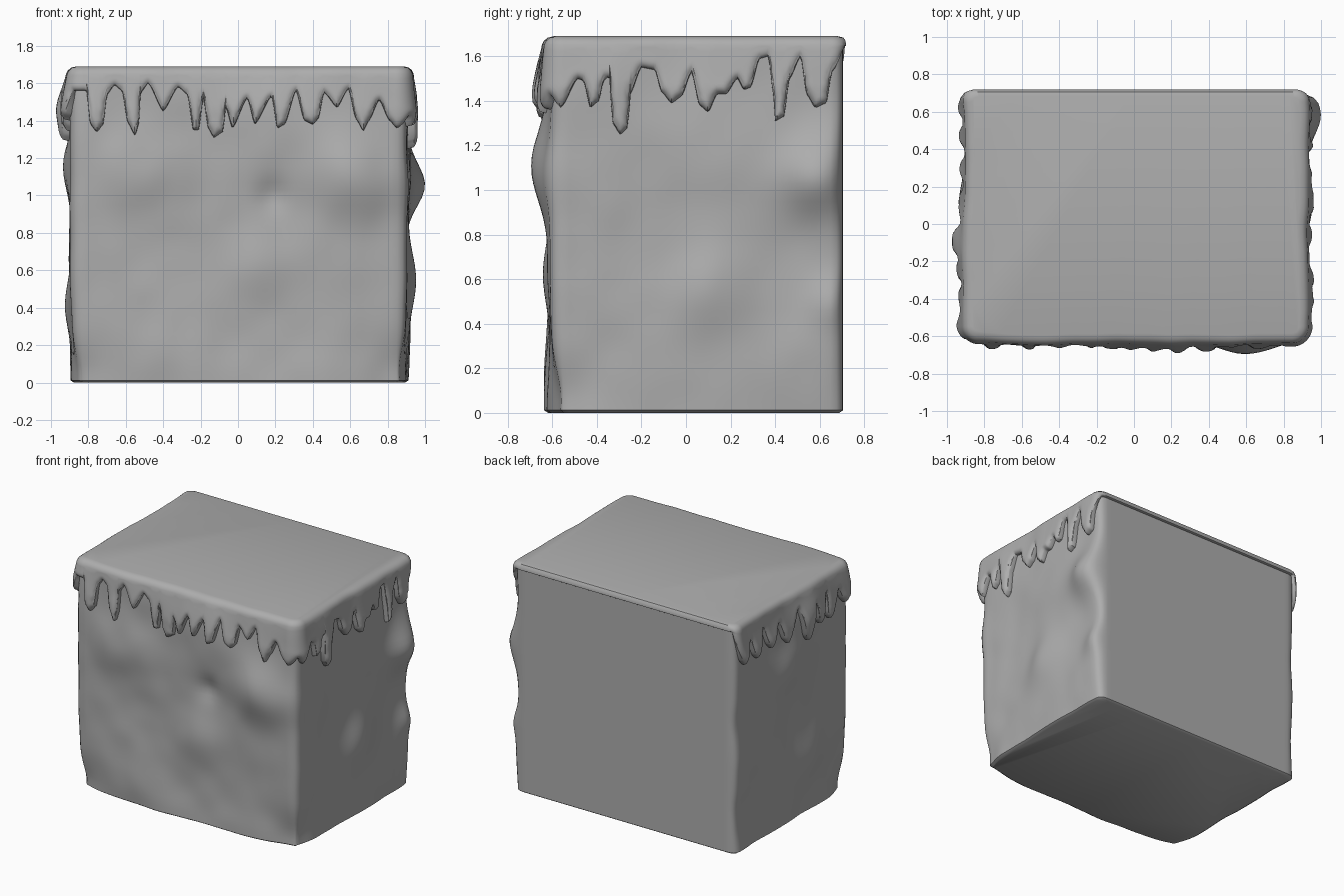
import bpy, bmesh, math
from mathutils import Vector, noise

if "Cube" in bpy.data.objects:
    bpy.data.objects.remove(bpy.data.objects["Cube"])

X0, X1, Y0, Y1, R = -0.88, 0.895, -0.60, 0.705, 0.05
U0, U1 = X0 - (Y1 - Y0), X1 + (Y1 - Y0)      # perimeter coordinate at the back corners
U2 = U1 + (X1 - X0)

GREY = bpy.data.materials.new("dark_grey")
GREY.diffuse_color = (0.42, 0.42, 0.42, 1)
GREY.use_nodes = True
GREY.node_tree.nodes["Principled BSDF"].inputs["Base Color"].default_value = GREY.diffuse_color


def wall(u):
    """Point and outward direction on the rounded footprint; on the front u = x."""
    if u < X0:
        q = Vector((X0, Y0 + X0 - u, 0))
    elif u <= X1:
        q = Vector((u, Y0, 0))
    elif u <= U1:
        q = Vector((X1, Y0 + u - X1, 0))
    else:
        q = Vector((X1 - (u - U1), Y1, 0))
    c = Vector((min(max(q.x, X0 + R), X1 - R), min(max(q.y, Y0 + R), Y1 - R), 0))
    d = (q - c).normalized()
    return c + d * R, d


# Large swellings and dents of the block: perimeter position, height, amount, radius
BUMPS = [(2.08, 1.05, .085, .22), (1.6, .57, .055, .25), (.62, 1.1, .085, .3), (.18, 1.0, -.03, .12),
         (-.55, 1.15, .02, .3), (.1, .66, .025, .25), (-1.3, .43, .05, .25), (-1.6, 1.15, .04, .25),
         (-.1, .1, .02, .5), (-.5, .6, .015, .25), (-1.39, 1.5, .035, .2), (2.15, .5, .03, .15),
         (-.87, .02, -.04, .2), (.88, .02, -.04, .25), (.2, 1.5, .015, .4)]


def rough(u, z):
    p, d = wall(u)
    s = 0.01 + 0.022 * noise.noise(Vector((p.x * 2.2, p.y * 2.2, z * 2.2)))
    s += 0.007 * noise.noise(Vector((p.x * 6, p.y * 6, z * 5 + 9)))
    for a, b, amp, r in BUMPS:
        s += amp * math.exp(-2 * ((u - a) ** 2 + (z - b) ** 2) / r ** 2)
    return Vector((d.x, min(d.y, 0), 0)) * s


def build(name, columns):
    """Closed loft from vertical columns of points, with both ends filled."""
    bm = bmesh.new()
    cols = [[bm.verts.new(p) for p in c] for c in columns]
    for i, a in enumerate(cols):
        b = cols[(i + 1) % len(cols)]
        for k in range(len(a) - 1):
            bm.faces.new((a[k], b[k], b[k + 1], a[k + 1]))
    bm.faces.new([c[0] for c in cols])
    bm.faces.new([c[-1] for c in cols])
    bmesh.ops.recalc_face_normals(bm, faces=bm.faces)
    me = bpy.data.meshes.new(name)
    bm.to_mesh(me)
    bm.free()
    me.materials.append(GREY)
    ob = bpy.data.objects.new(name, me)
    bpy.context.collection.objects.link(ob)
    bpy.ops.object.select_all(action='DESELECT')
    ob.select_set(True)
    bpy.context.view_layer.objects.active = ob
    bpy.ops.object.shade_smooth_by_angle(angle=math.radians(40))
    return ob


def perimeter(step):
    n = int((U2 - U0) / step)
    return [U0 + (U2 - U0) * i / n for i in range(n)]


# Rough block
columns = []
for u in perimeter(0.03):
    p, d = wall(u)
    v = p + rough(u, 0.018)
    col = [Vector((v.x, min(v.y, Y1), 0)) - d * 0.018]
    for k in range(41):
        z = 0.012 + k * 1.628 / 40
        v = p + rough(u, z)
        col.append(Vector((v.x, min(v.y, Y1), z)))
    columns.append(col)
build("block", columns)

# Drip outlines, as (position, lowest height): x on the front, y on the sides
FRONT = [(-.87, 1.56), (-.81, 1.56), (-.79, 1.38), (-.755, 1.34), (-.72, 1.38), (-.70, 1.54), (-.66, 1.59),
         (-.62, 1.56), (-.59, 1.39), (-.55, 1.32), (-.53, 1.38), (-.52, 1.55), (-.48, 1.60), (-.40, 1.45),
         (-.32, 1.58), (-.27, 1.54), (-.24, 1.35), (-.21, 1.35), (-.185, 1.52), (-.16, 1.36), (-.13, 1.31),
         (-.08, 1.34), (-.065, 1.47), (-.03, 1.36), (.05, 1.52), (.09, 1.38), (.18, 1.53), (.21, 1.36),
         (.25, 1.38), (.31, 1.56), (.355, 1.40), (.40, 1.38), (.43, 1.41), (.46, 1.55), (.53, 1.47),
         (.59, 1.57), (.63, 1.41), (.67, 1.345), (.70, 1.40), (.755, 1.51), (.81, 1.40), (.85, 1.36)]
RIGHT = [(-.59, 1.42), (-.56, 1.37), (-.485, 1.50), (-.46, 1.49), (-.43, 1.37), (-.39, 1.40), (-.37, 1.49),
         (-.345, 1.51), (-.33, 1.30), (-.295, 1.25), (-.26, 1.28), (-.25, 1.43), (-.20, 1.55), (-.14, 1.54),
         (-.11, 1.44), (-.065, 1.39), (-.02, 1.42), (.025, 1.53), (.06, 1.38), (.10, 1.35), (.14, 1.43),
         (.18, 1.43), (.23, 1.50), (.26, 1.45), (.29, 1.46), (.33, 1.59), (.37, 1.60), (.39, 1.44),
         (.40, 1.31), (.44, 1.33), (.465, 1.50), (.515, 1.60), (.54, 1.43), (.58, 1.37), (.63, 1.39),
         (.655, 1.53), (.70, 1.62)]
LEFT_TIPS = [(.62, 1.38), (.47, 1.37), (.30, 1.38), (.12, 1.35), (-.10, 1.29), (-.26, 1.35), (-.38, 1.34), (-.54, 1.40)]

edge = [(U0, 1.58)]
for i, (y, z) in enumerate(LEFT_TIPS):
    u = X0 + Y0 - y
    edge += [(u - .03, z + .03), (u, z), (u + .03, z + .03)]
    nxt = LEFT_TIPS[i + 1][0] if i < 7 else -.66
    edge.append((u + (y - nxt) / 2, 1.56 if i % 2 else 1.53))
edge[-1] = (-.885, 1.50)
edge += FRONT + [(X1 + y - Y0, z) for y, z in RIGHT] + [(U1 + .02, 1.645), (U2 - .02, 1.645), (U2, 1.58)]
edge.sort()


def low(u):
    for (a, za), (b, zb) in zip(edge, edge[1:]):
        if a <= u <= b:
            t = (u - a) / max(b - a, 1e-6)
            return za + (zb - za) * (0.5 * t + 0.5 * t * t * (3 - 2 * t))
    return 1.60


# Dripping cap: skirt rounds off near its lower outline, then tucks into the block
us = perimeter(0.008)
lows = [low(u) for u in us]
columns = []
for i, u in enumerate(us):
    p, d = wall(u)
    near = [(abs(j) * 0.008, lows[(i + j) % len(us)]) for j in range(-5, 6)]

    def skin(z, inset=0.0):
        dist = min(math.hypot(du, max(0, z - e)) for du, e in near)
        f = 1 - min(dist / 0.038, 1)
        full = 0.026 + 0.026 * min(1, max(0, (1.66 - z) / 0.2))
        off = 0.008 + (full - 0.008) * math.sqrt(1 - f * f)
        v = p + rough(u, z) + d * (off - inset)
        return Vector((v.x, min(v.y, Y1 + 0.014 - inset * 0.5), z))

    zl = lows[i]
    col = [skin(1.69, 0.05), skin(1.684, 0.025), skin(1.67, 0.008)]
    for k in range(15):
        t = 1 - (1 - k / 14) ** 1.5
        col.append(skin(1.652 + (zl - 1.652) * t))
    col.append(p + rough(u, zl) - d * 0.03 + Vector((0, 0, zl)))
    columns.append(col)
build("dripping_cap", columns)
